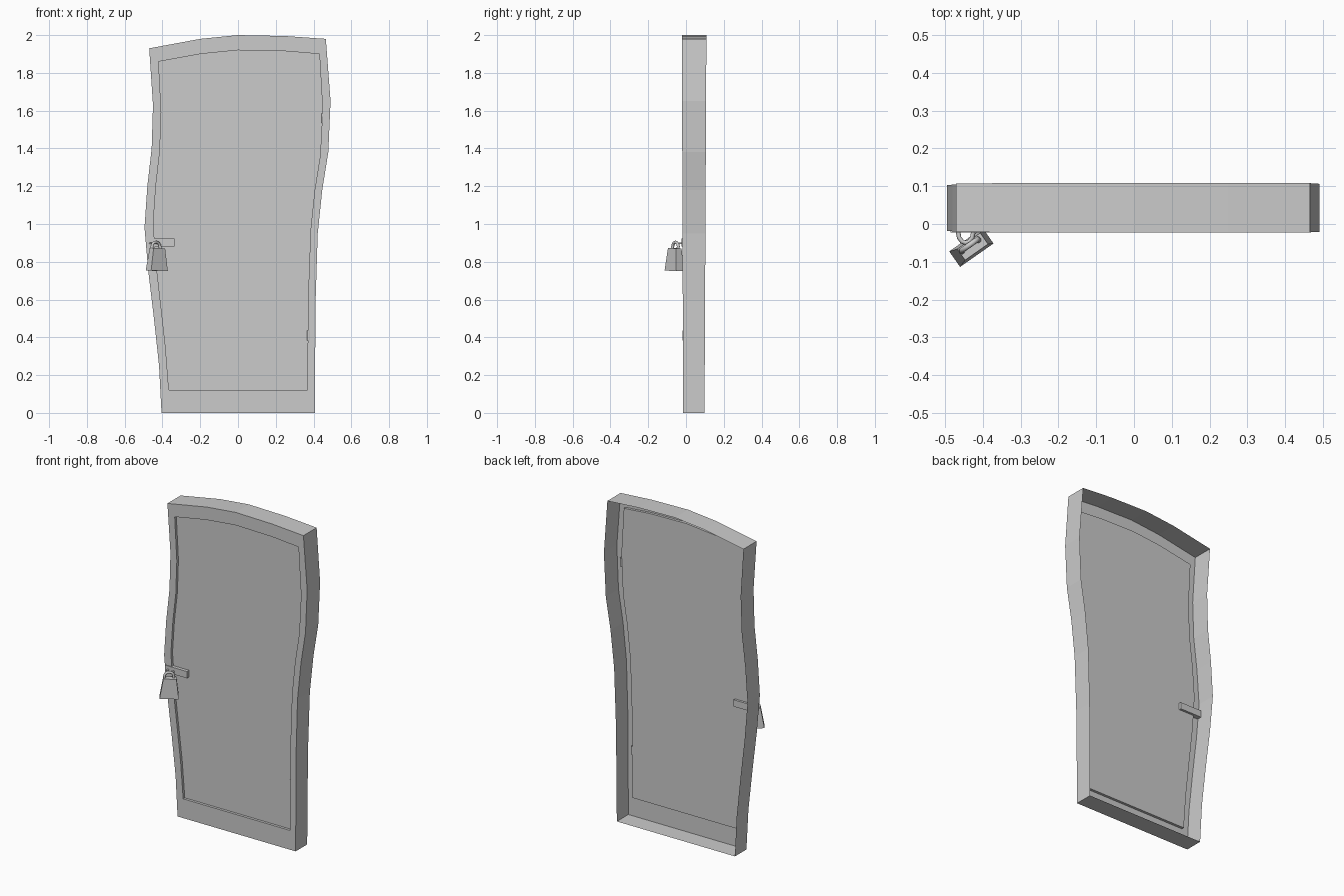
import bpy, bmesh, math
from mathutils import Vector, Matrix

if "Cube" in bpy.data.objects:
    bpy.data.objects.remove(bpy.data.objects["Cube"])

LEFT = [(-.405, 0), (-.418, .25), (-.445, .5), (-.475, .75), (-.495, .98), (-.48, 1.2), (-.457, 1.4), (-.45, 1.63), (-.47, 1.93)]
RIGHT = [(.407, 0), (.409, .35), (.411, .6), (.422, .95), (.446, 1.18), (.478, 1.38), (.49, 1.65), (.465, 1.98)]
TOP = [(-.2, 1.98), (0, 2.0), (.25, 1.995)]


def x_at(side, z):
    for (x0, z0), (x1, z1) in zip(side, side[1:]):
        if z <= z1:
            return x0 + (x1 - x0) * (z - z0) / (z1 - z0)
    return side[-1][0]


def front_y(z):
    return -.015 - .0035 * z


def back_y(z):
    return .098 + .005 * z


def make(name, bm, recalc=True):
    if recalc:
        bmesh.ops.recalc_face_normals(bm, faces=bm.faces)
    me = bpy.data.meshes.new(name)
    bm.to_mesh(me)
    bm.free()
    ob = bpy.data.objects.new(name, me)
    bpy.context.collection.objects.link(ob)
    return ob


def box(name, lo, hi):
    bm = bmesh.new()
    bmesh.ops.create_cube(bm, size=1)
    for v in bm.verts:
        v.co = Vector([l + (h - l) * (c + .5) for l, h, c in zip(lo, hi, v.co)])
    return make(name, bm)


def tube(name, pts, radius, cyclic=False):
    cu = bpy.data.curves.new(name, 'CURVE')
    cu.dimensions = '3D'
    cu.bevel_depth = radius
    cu.bevel_resolution = 1
    cu.use_fill_caps = True
    sp = cu.splines.new('POLY')
    sp.points.add(len(pts) - 1)
    for p, c in zip(sp.points, pts):
        p.co = (*c, 1)
    sp.use_cyclic_u = cyclic
    ob = bpy.data.objects.new(name, cu)
    bpy.context.collection.objects.link(ob)
    return ob


def inset(side, dx, z_end):
    top = side[-1][1]
    zs = [.12 + (z_end - .12) * z / top for _, z in side]
    return [(x_at(side, z) + dx, z) for z in zs]


outer = LEFT + TOP + RIGHT[::-1]
inner = inset(LEFT, .045, 1.86) + [(x, z - .08) for x, z in TOP] + inset(RIGHT, -.04, 1.90)[::-1]

# frame: deep outer wall open at the back, front lip, shallow rebate
bm = bmesh.new()
rings = [[bm.verts.new((x, back_y(z), z)) for x, z in outer],
         [bm.verts.new((x, front_y(z), z)) for x, z in outer],
         [bm.verts.new((x, front_y(z), z)) for x, z in inner],
         [bm.verts.new((x, front_y(z) + .016, z)) for x, z in inner]]
n = len(outer)
for a, b in zip(rings, rings[1:]):
    for i in range(n):
        j = (i + 1) % n
        bm.faces.new((a[i], a[j], b[j], b[i]))
make("door_frame", bm)

# recessed door panel
bm = bmesh.new()
bm.faces.new([bm.verts.new((x, front_y(z) + .016, z)) for x, z in inner][::-1])
bm.normal_update()
if bm.faces[:][0].normal.y > 0:
    bmesh.ops.reverse_faces(bm, faces=bm.faces[:])
make("door_panel", bm, False)

# hinge pins
for name, z in (("lower_hinge", .41), ("upper_hinge", 1.56)):
    x = x_at(RIGHT, z) - .036
    tube(name, [(x, -.01, z - .026), (x, -.01, z + .026)], .009)

# latch bar crossing the door edge, and its staple
box("latch_bar", (-.485, -.023, .88), (-.335, .012, .922))
staple = [(-.445 + .02 * math.cos(t), -.022 - .028 * math.sin(t), .898)
          for t in [math.pi * i / 6 for i in range(7)]]
tube("latch_staple", staple, .006)

# padlock: tapered body turned and hanging from the staple
turn = Matrix.Translation((-.43, -.062, .752)) @ Matrix.Rotation(math.radians(35), 4, 'Z')
bm = bmesh.new()
bmesh.ops.create_cube(bm, size=1)
for v in bm.verts:
    up = v.co.z > 0
    v.co = Vector((v.co.x * (.074 if up else .108), v.co.y * (.036 if up else .05), .12 if up else 0))
bmesh.ops.transform(bm, matrix=turn @ Matrix.Rotation(math.radians(2), 4, 'Y'), verts=bm.verts)
make("padlock_body", bm)
arc = [(.026 * math.cos(t), .008, .128 + .024 * math.sin(t)) for t in [math.pi * i / 8 for i in range(9)]]
path = [(.026, 0, .10)] + arc + [(-.026, 0, .10)]
tube("padlock_shackle", [turn @ Vector(p) for p in path], .008)
